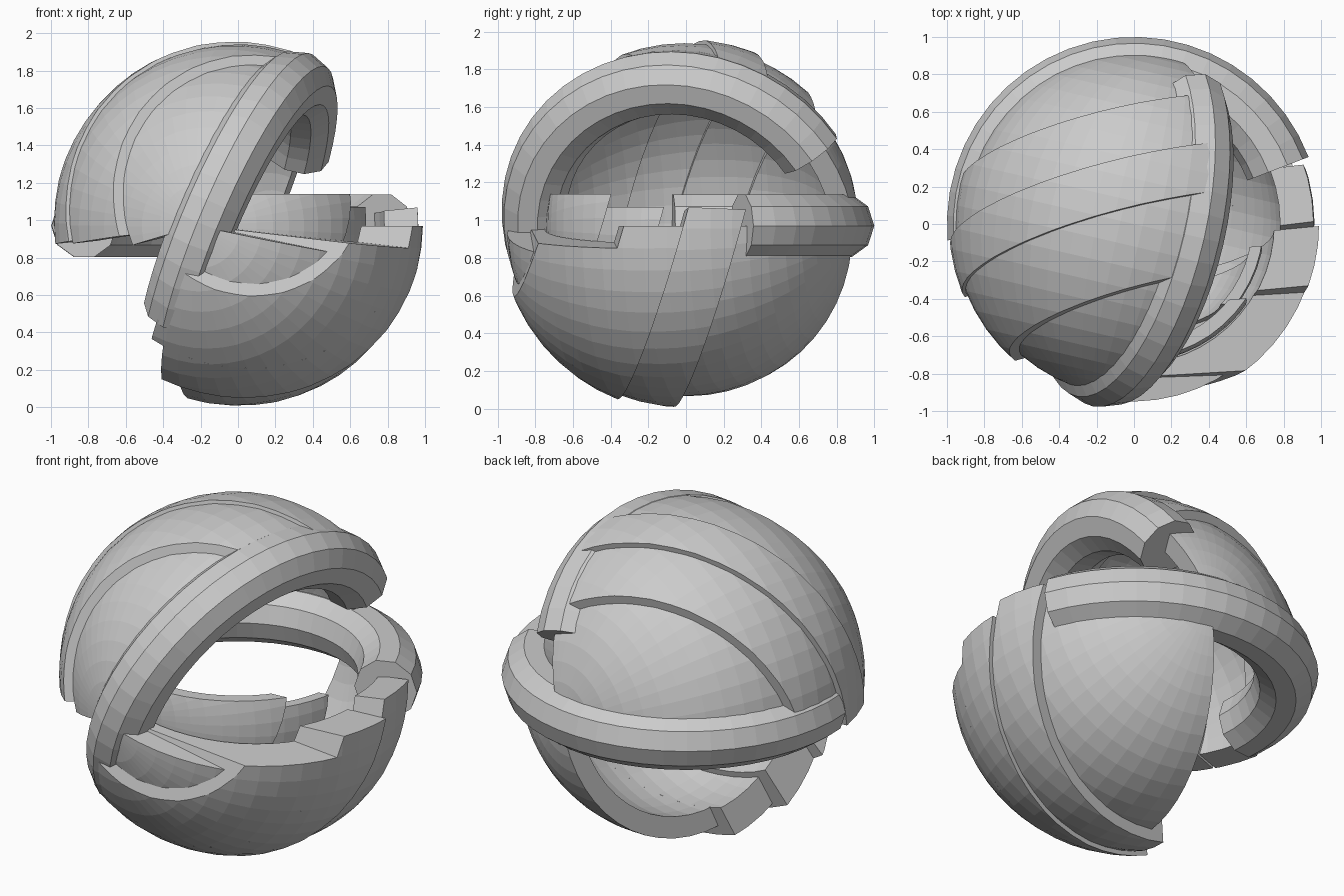
import bpy, bmesh, math
from mathutils import Vector

if "Cube" in bpy.data.objects:
    bpy.data.objects.remove(bpy.data.objects["Cube"])

C = Vector((0, 0, 0.97))                       # centre of the ball
YAW = math.radians(77)
P = Vector((math.cos(YAW), math.sin(YAW), 0))  # hinge axis through both poles
X = Vector((P.y, -P.x, 0))
Z = Vector((0, 0, 1))


def swing(deg):
    """Direction at an angle around the hinge axis."""
    a = math.radians(deg)
    return X * math.cos(a) + Z * math.sin(a)


def finish(name, bm):
    bmesh.ops.recalc_face_normals(bm, faces=bm.faces)
    me = bpy.data.meshes.new(name)
    bm.to_mesh(me)
    bm.free()
    ob = bpy.data.objects.new(name, me)
    bpy.context.collection.objects.link(ob)
    return ob


def slice_off(bm, dist, n, side):
    """Cut along a plane, keep one side and close the cut."""
    res = bmesh.ops.bisect_plane(
        bm, geom=bm.verts[:] + bm.edges[:] + bm.faces[:], dist=1e-5,
        plane_co=C + n * dist, plane_no=n,
        clear_outer=side > 0, clear_inner=side < 0)
    edges = [e for e in res["geom_cut"]
             if isinstance(e, bmesh.types.BMEdge) and e.is_boundary]
    if edges:
        bmesh.ops.edgeloop_fill(bm, edges=edges)


def band(name, r, thick, t0, t1, n, lo, hi, top=None):
    """Wedge of a thick sphere shell, limited to a slab lo..hi along n."""
    bm = bmesh.new()
    cols, rows = round((t1 - t0) / 7), 26
    layers = []
    for rad in (r, r - thick):
        layers.append([[bm.verts.new(
            C + rad * (math.cos(la) * swing(t0 + (t1 - t0) * i / cols)
                       + math.sin(la) * P))
            for la in [math.pi * (j / rows - 0.5) for j in range(rows + 1)]]
            for i in range(cols + 1)])
    for g in layers:
        for i in range(cols):
            for j in range(rows):
                bm.faces.new((g[i][j], g[i + 1][j], g[i + 1][j + 1], g[i][j + 1]))
    a, b = layers
    for i in (0, cols):
        for j in range(rows):
            bm.faces.new((a[i][j], a[i][j + 1], b[i][j + 1], b[i][j]))
    bmesh.ops.remove_doubles(bm, verts=bm.verts, dist=1e-4)
    if hi is not None:
        slice_off(bm, hi, n, 1)
    if lo is not None:
        slice_off(bm, lo, n, -1)
    if top is not None:
        slice_off(bm, top, Z, 1)
    return finish(name, bm)


def rim(name, tilt, a0, a1, major=0.825, minor=0.175, sides=10):
    """Ten-sided ring arc in the plane of the hinge axis and the tilt."""
    bm = bmesh.new()
    up = swing(tilt)
    nrm = P.cross(up)
    steps = max(2, round((a1 - a0) / 7.5))
    loops = []
    for i in range(steps + 1):
        a = math.radians(a0 + (a1 - a0) * i / steps)
        d = P * math.cos(a) + up * math.sin(a)
        loops.append([bm.verts.new(
            C + d * (major + minor * math.cos(math.tau * k / sides))
            + nrm * minor * math.sin(math.tau * k / sides))
            for k in range(sides)])
    for p, q in zip(loops, loops[1:]):
        for k in range(sides):
            m = (k + 1) % sides
            bm.faces.new((p[k], p[m], q[m], q[k]))
    bm.faces.new(loops[0])
    bm.faces.new(loops[-1])
    return finish(name, bm)


# upper shell: overlapping bands from back to front
NA = Vector((-0.23, 0.94, -0.235)).normalized()
for i, (r, th, t0, t1, lo, hi) in enumerate([
        (0.915, 0.12, 66, 180, 0.44, None),
        (0.96, 0.14, 66, 182, 0.13, 0.44),
        (0.99, 0.15, 69, 186, -0.14, 0.13),
        (0.97, 0.14, 73, 187, -0.53, -0.14),
        (0.925, 0.12, 66, 195, None, -0.53)]):
    band(f"upper_band_{i + 1}", r, th, t0, t1, NA, lo, hi)

# lower shell: the same idea, with thick flat ends that step down
NB = Vector((-0.09, 0.96, -0.27)).normalized()
for i, (r, th, t0, t1, lo, hi) in enumerate([
        (0.905, 0.12, -100, 0, 0.2, None),
        (0.965, 0.18, -105, 6, -0.1, 0.2),
        (0.99, 0.24, -111, 0, -0.4, -0.1),
        (0.99, 0.24, -117, -7, -0.78, -0.4),
        (0.95, 0.2, -117, -12, None, -0.78)]):
    band(f"lower_band_{i + 1}", r, th, t0, t1, NB, lo, hi)

# inner layers rising above the front of the lower shell
band("inner_cap", 0.74, 0.07, -60, 60, NB, None, -0.48, 0.17)
band("inner_band", 0.7, 0.06, -40, 60, NB, -0.48, -0.2, 0.1)

# thick decagonal rims
rim("tilted_ring", 67.5, 30, 216)
rim("level_ring", 0, -108, 56)
